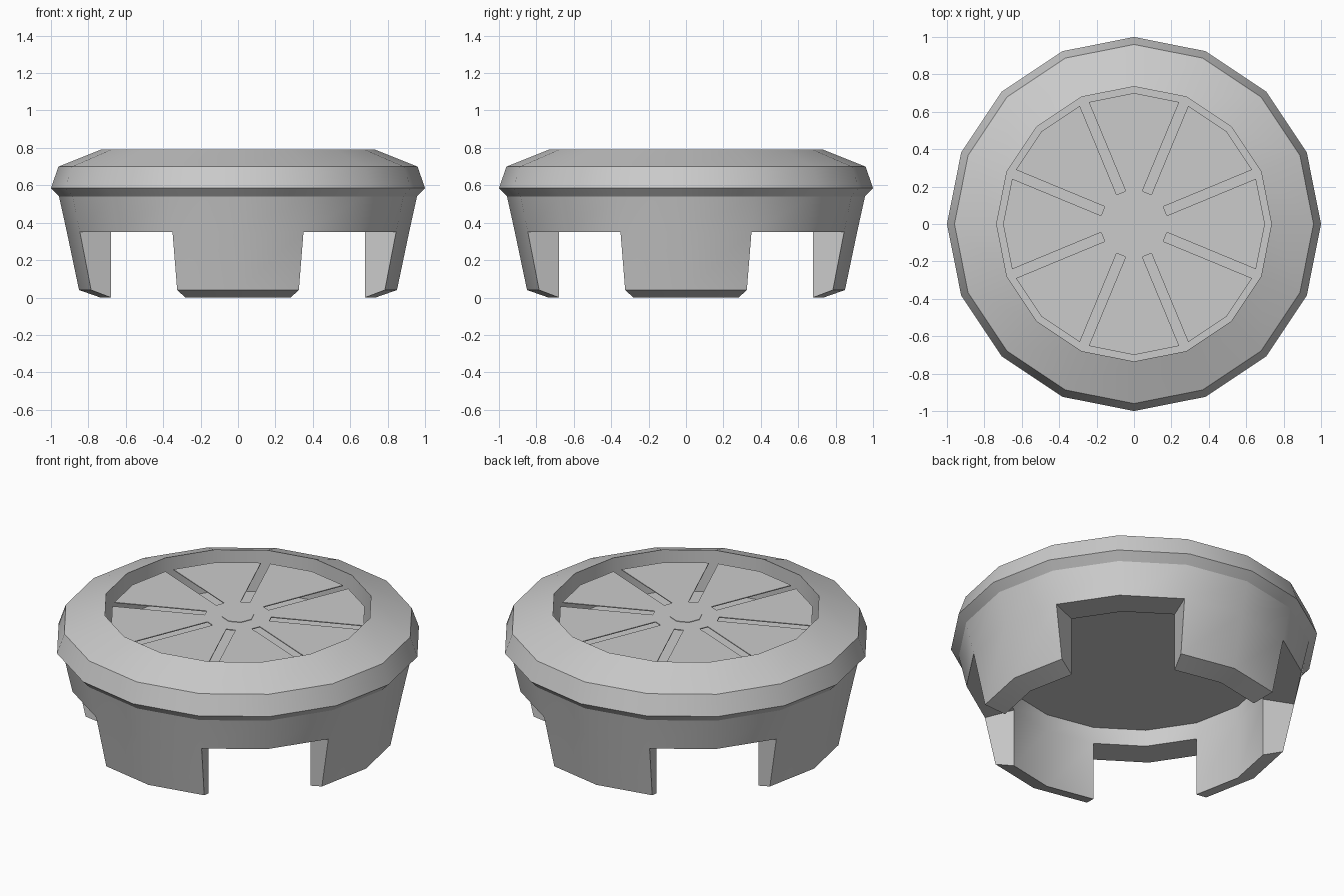
import bpy
import bmesh
from math import cos, sin, tan, pi, radians

cube = bpy.data.objects.get("Cube")
if cube:
    bpy.data.objects.remove(cube, do_unlink=True)

SIDES = 16
STEP = 2 * pi / SIDES

grey = bpy.data.materials.new("plain_grey")
grey.use_nodes = True
colour = (0.6, 0.6, 0.6, 1)
grey.diffuse_color = colour
grey.node_tree.nodes["Principled BSDF"].inputs["Base Color"].default_value = colour


def finish(name, bm, smooth=True):
    """Turn a bmesh into a named, shaded object."""
    loose = [v for v in bm.verts if not v.link_faces]
    bmesh.ops.delete(bm, geom=loose, context='VERTS')
    bmesh.ops.recalc_face_normals(bm, faces=bm.faces)
    mesh = bpy.data.meshes.new(name)
    bm.to_mesh(mesh)
    bm.free()
    mesh.materials.append(grey)
    obj = bpy.data.objects.new(name, mesh)
    bpy.context.collection.objects.link(obj)
    if smooth:
        bpy.ops.object.select_all(action='DESELECT')
        obj.select_set(True)
        bpy.context.view_layer.objects.active = obj
        bpy.ops.object.shade_smooth_by_angle(angle=radians(30))
    return obj


def ring(bm, r, z):
    return [bm.verts.new((r * cos(i * STEP), r * sin(i * STEP), z)) for i in range(SIDES)]


def band(bm, a, b, keep=lambda i: True):
    for i in range(SIDES):
        j = (i + 1) % SIDES
        if keep(i):
            bm.faces.new((a[i], a[j], b[j], b[i]))


def is_leg(i):
    return i % 4 in (0, 3)


# Housing: underside recess, four legs, tapered wall, rim and top recess
bm = bmesh.new()
ceiling = ring(bm, 0.736, 0.45)
inner = ring(bm, 0.736, 0.35)
foot_in = ring(bm, 0.736, 0.0)
foot_out = ring(bm, 0.85, 0.04)
outer = ring(bm, 0.915, 0.35)
bm.faces.new(ceiling)
band(bm, ceiling, inner)
for a, b in ((inner, foot_in), (foot_in, foot_out), (foot_out, outer)):
    band(bm, a, b, is_leg)
band(bm, inner, outer, lambda i: not is_leg(i))
for i in range(1, SIDES, 2):
    bm.faces.new((inner[i], foot_in[i], foot_out[i], outer[i]))

last = outer
rim_profile = [(0.957, 0.54), (1.0, 0.585), (0.96, 0.70), (0.735, 0.79), (0.735, 0.54)]
for r, z in rim_profile:
    current = ring(bm, r, z)
    band(bm, last, current)
    last = current
bm.faces.new(last)
finish("housing", bm)

# Slotted plate: eight blades joined at the middle, standing clear of the rim
bm = bmesh.new()
R, HALF, INNER, TOP = 0.70, 0.026, 0.18, 0.73
points = []
for k in range(8):
    a = (2 * k + 1) * STEP
    edge = R - HALF * tan(STEP / 2)
    for r, s in ((edge, -HALF), (INNER, -HALF), (INNER, HALF), (edge, HALF)):
        points.append((r * cos(a) - s * sin(a), r * sin(a) + s * cos(a)))
    points.append((R * cos(a + STEP), R * sin(a + STEP)))
face = bm.faces.new([bm.verts.new((x, y, TOP - 0.005)) for x, y in points])
copy = bmesh.ops.extrude_face_region(bm, geom=[face], use_keep_orig=True)
for v in copy["geom"]:
    if isinstance(v, bmesh.types.BMVert):
        v.co.z = TOP
finish("slotted_plate", bm, smooth=False)

# Small octagonal hub
bm = bmesh.new()
bmesh.ops.create_cone(bm, cap_ends=True, segments=8, radius1=0.088, radius2=0.088, depth=0.006)
bmesh.ops.translate(bm, verts=bm.verts, vec=(0, 0, TOP))
finish("hub", bm, smooth=False)
